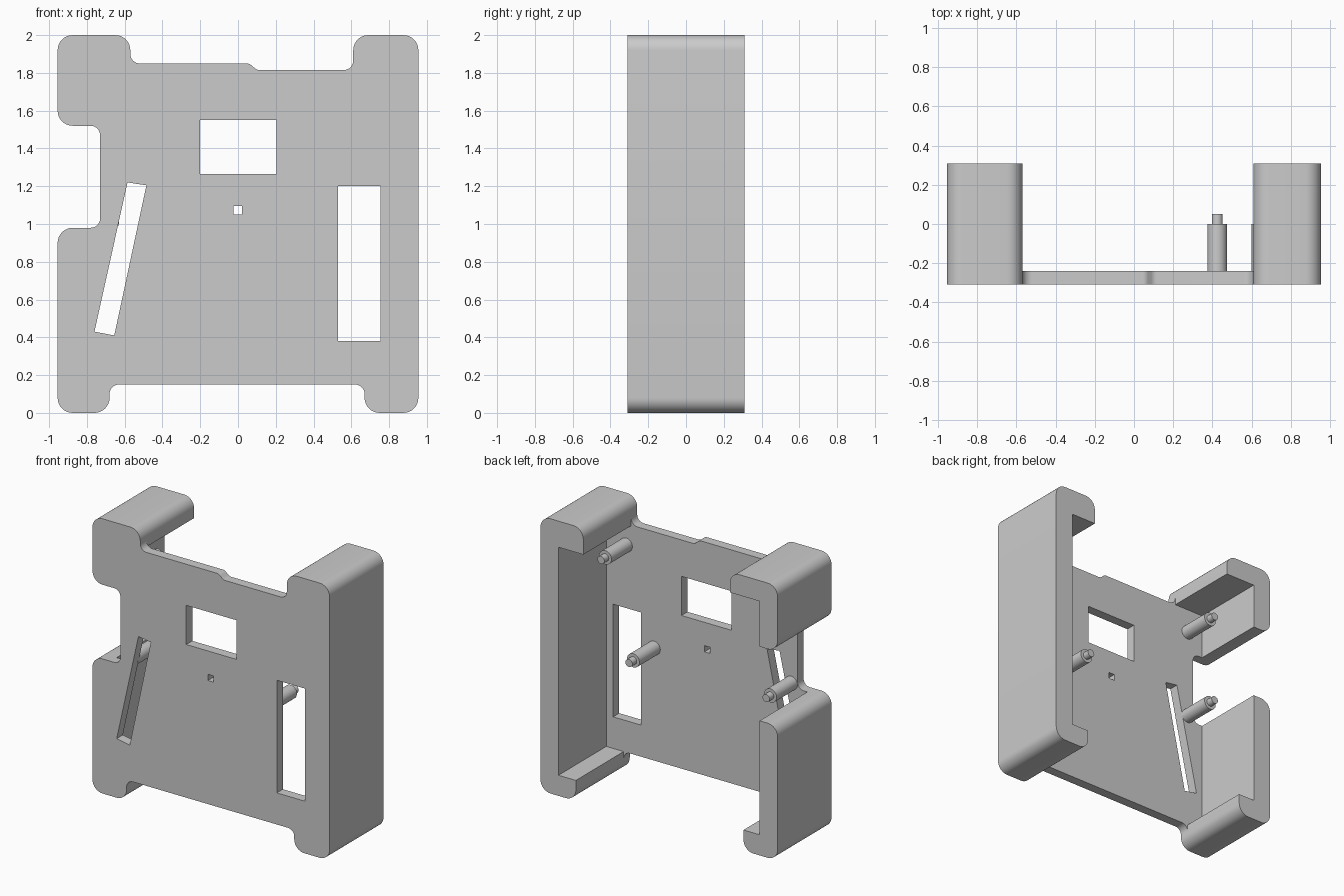
import bpy, bmesh, math
from mathutils import Vector

if "Cube" in bpy.data.objects:
    bpy.data.objects.remove(bpy.data.objects["Cube"])

FRONT, INNER, BACK = -0.31, -0.24, 0.31


def rounded(points, steps=8):
    """Polygon of (x, z, radius) corners -> outline with arcs."""
    out = []
    n = len(points)
    for i, (x, z, r) in enumerate(points):
        p = Vector((x, z))
        if r == 0:
            out.append(p)
            continue
        a = (Vector(points[i - 1][:2]) - p).normalized()
        b = (Vector(points[(i + 1) % n][:2]) - p).normalized()
        half = a.angle(b) / 2
        centre = p + (a + b).normalized() * (r / math.sin(half))
        start = p + a * (r / math.tan(half)) - centre
        end = p + b * (r / math.tan(half)) - centre
        sweep = start.angle(end)
        for k in range(steps + 1):
            t = k / steps
            out.append(centre + (start * math.sin((1 - t) * sweep)
                                 + end * math.sin(t * sweep)) / math.sin(sweep))
    return out


def finish(obj):
    bpy.ops.object.select_all(action='DESELECT')
    obj.select_set(True)
    bpy.context.view_layer.objects.active = obj
    if obj.type == 'CURVE':
        bpy.ops.object.convert(target='MESH')
        obj = bpy.context.object
        bm = bmesh.new()
        bm.from_mesh(obj.data)
        bmesh.ops.remove_doubles(bm, verts=bm.verts, dist=1e-5)
        bmesh.ops.recalc_face_normals(bm, faces=bm.faces)
        bm.to_mesh(obj.data)
        bm.free()
    bpy.ops.object.shade_smooth_by_angle(angle=math.radians(30))


def extrude(name, loops, y0, y1):
    """Fill x-z loops (first outer, others holes) and extrude along y."""
    cu = bpy.data.curves.new(name, 'CURVE')
    cu.dimensions = '2D'
    cu.fill_mode = 'BOTH'
    cu.extrude = (y1 - y0) / 2
    for loop in loops:
        sp = cu.splines.new('POLY')
        sp.points.add(len(loop) - 1)
        for pt, p in zip(sp.points, loop):
            pt.co = (p[0], p[1], 0, 1)
        sp.use_cyclic_u = True
    obj = bpy.data.objects.new(name, cu)
    bpy.context.collection.objects.link(obj)
    obj.rotation_euler.x = math.pi / 2
    obj.location.y = (y0 + y1) / 2
    finish(obj)


def rect(x0, x1, z0, z1):
    return [(x0, z0), (x1, z0), (x1, z1), (x0, z1)]


def rod(name, x, z, r, y0, y1):
    bpy.ops.mesh.primitive_cylinder_add(vertices=32, radius=r, depth=y1 - y0,
                                        location=(x, (y0 + y1) / 2, z),
                                        rotation=(math.pi / 2, 0, 0))
    bpy.context.object.name = name
    finish(bpy.context.object)


R, F = 0.08, 0.05

# Front plate with window, slots and small hole
outline = rounded([
    (-.955, 0, R), (-.68, 0, R), (-.68, .15, F), (.67, .15, F), (.67, 0, R),
    (.955, 0, R), (.955, 2, R), (.61, 2, R), (.61, 1.815, F), (.10, 1.815, .04),
    (.06, 1.85, .04), (-.57, 1.85, F), (-.57, 2, R), (-.955, 2, R),
    (-.955, 1.52, R), (-.73, 1.52, F), (-.73, .98, F), (-.955, .98, R)])
slanted = [(-.76, .43), (-.655, .41), (-.485, 1.205), (-.585, 1.22)]
extrude("front_plate", [outline, rect(-.2, .205, 1.265, 1.55),
                        rect(.53, .755, .38, 1.2),
                        rect(-.025, .02, 1.05, 1.095), slanted], FRONT, INNER)

# Side walls with hooked ends
walls = {
    "right_wall": [(.67, 0, R), (.955, 0, R), (.955, 2, R), (.61, 2, R),
                   (.61, 1.81, 0), (.81, 1.81, 0), (.81, .15, 0), (.67, .15, 0)],
    "upper_left_wall": [(-.57, 1.85, 0), (-.57, 2, R), (-.955, 2, R),
                        (-.955, 1.52, R), (-.81, 1.52, 0), (-.81, 1.85, 0)],
    "lower_left_wall": [(-.68, .15, 0), (-.81, .15, 0), (-.81, .98, 0),
                        (-.955, .98, R), (-.955, 0, R), (-.68, 0, R)],
}
for name, pts in walls.items():
    extrude(name, [rounded(pts)], INNER, BACK)

# Mounting posts with locating pins
for x, z in [(.65, 1.66), (.425, .97), (-.68, 1.01), (-.68, 1.67)]:
    rod("mounting_post", x, z, .05, INNER - .01, 0)
    rod("locating_pin", x, z, .028, -.01, .05)
